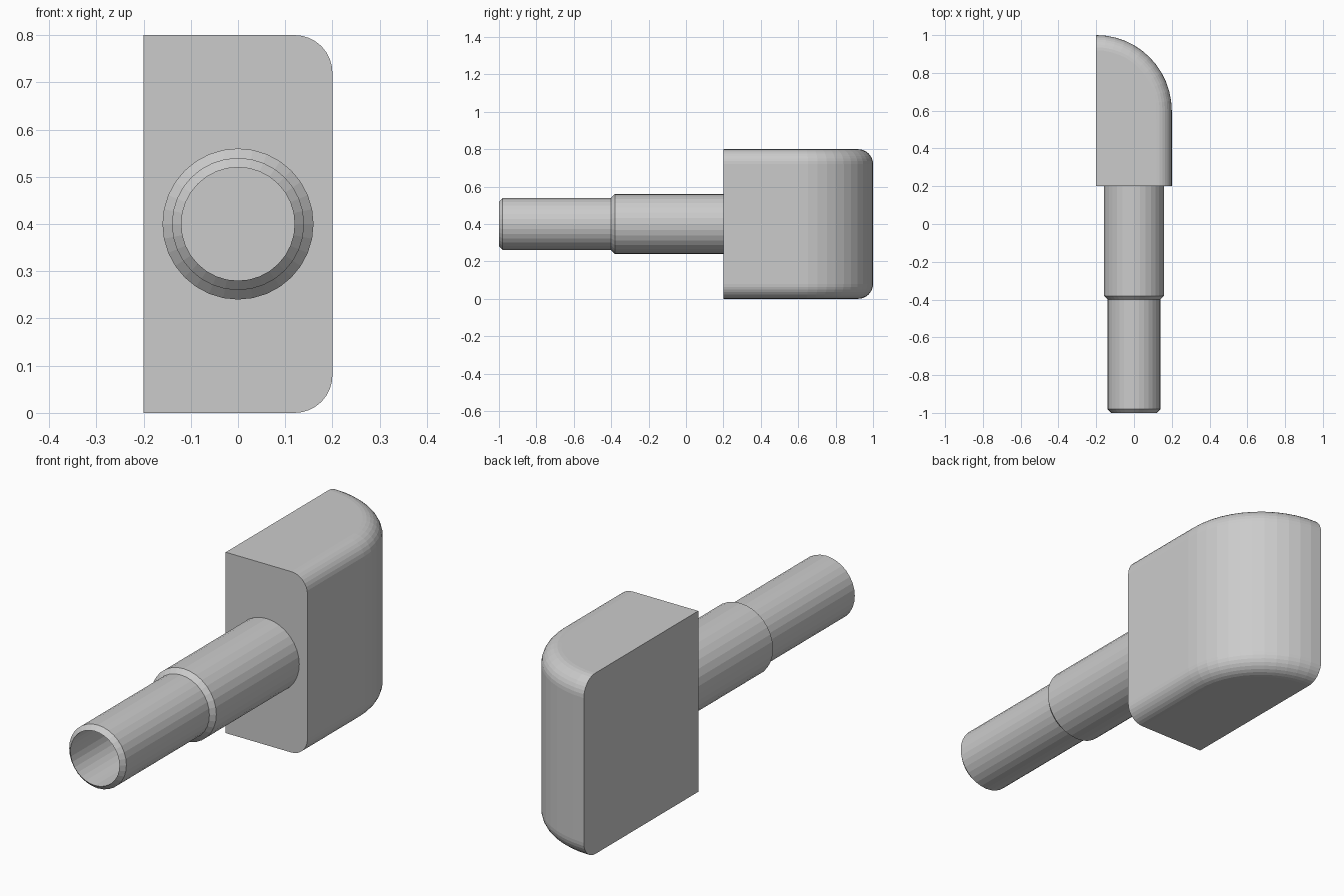
import bpy, bmesh
from math import sin, cos, pi

if "Cube" in bpy.data.objects:
    bpy.data.objects.remove(bpy.data.objects["Cube"])


def finish(bm, name):
    bmesh.ops.recalc_face_normals(bm, faces=bm.faces[:])
    # merge coplanar strips into clean flat faces
    bmesh.ops.dissolve_limit(bm, angle_limit=0.01, verts=bm.verts[:], edges=bm.edges[:])
    mesh = bpy.data.meshes.new(name)
    bm.to_mesh(mesh)
    bm.free()
    obj = bpy.data.objects.new(name, mesh)
    bpy.context.collection.objects.link(obj)
    return obj


def loft(bm, loops, closed=False):
    """Bridge equal-length vertex loops with quads."""
    rings = [[bm.verts.new(p) for p in loop] for loop in loops]
    pairs = list(zip(rings, rings[1:]))
    if closed:
        pairs.append((rings[-1], rings[0]))
    for a, b in pairs:
        n = len(a)
        for i in range(n):
            j = (i + 1) % n
            bm.faces.new((a[i], a[j], b[j], b[i]))
    return rings


# Latch head: quarter-round nose, with rounded top and bottom edges
FILLET, STEPS, ARC = 0.08, 8, 12
lower = []
for k in range(STEPS + 1):
    a = k / STEPS * pi / 2
    lower.append((FILLET * (1 - sin(a)), FILLET * (1 - cos(a))))
profile = lower + [(d, 0.8 - z) for d, z in reversed(lower)]

loops = []
for d, z in profile:
    r = 0.4 - d
    loop = [(-0.2, 0.2, z), (0.2 - d, 0.2, z)]
    for i in range(ARC + 1):
        a = i / ARC * pi / 2
        loop.append((-0.2 + r * cos(a), 0.6 + r * sin(a), z))
    loops.append(loop)
bm = bmesh.new()
rings = loft(bm, loops)
bm.faces.new(rings[0])
bm.faces.new(rings[-1])
finish(bm, "latch_head")

# Stepped hollow shaft: (radius, y) section turned about the y axis
SIDES = 32
section = [(0.12, 0.22), (0.16, 0.22), (0.16, -0.38), (0.14, -0.40),
           (0.14, -0.98), (0.12, -1.0)]
bm = bmesh.new()
loft(bm, [[(r * cos(2 * pi * i / SIDES), y, 0.4 + r * sin(2 * pi * i / SIDES))
           for i in range(SIDES)] for r, y in section], closed=True)
finish(bm, "hollow_shaft")
